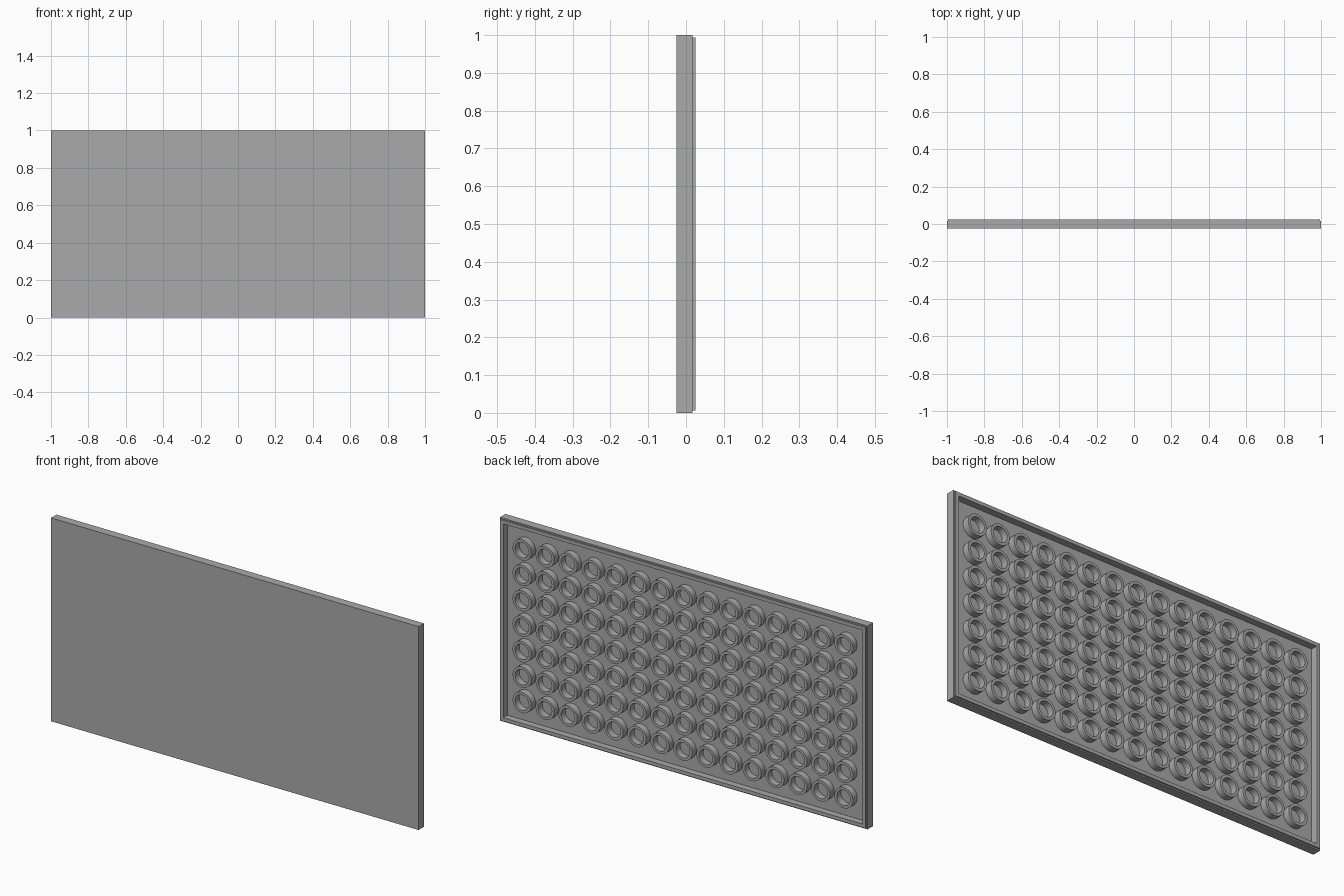
import bpy, bmesh, math

cube = bpy.data.objects.get("Cube")
if cube:
    bpy.data.objects.remove(cube, do_unlink=True)

LENGTH, HEIGHT = 2.0, 1.0
PITCH = 0.125                     # spacing of the underside tubes
FRONT, SKIRT, BACK = -0.025, 0.017, 0.025
FLOOR = -0.008                    # bottom of the hollow back
COLUMNS, ROWS, SIDES = 15, 7, 24

grey = bpy.data.materials.new("plain grey")
grey.use_nodes = True
colour = (0.4, 0.4, 0.4, 1)
grey.diffuse_color = colour
grey.node_tree.nodes["Principled BSDF"].inputs["Base Color"].default_value = colour


def rectangle(inset, y):
    w, lo, hi = LENGTH / 2 - inset, inset, HEIGHT - inset
    return [(-w, y, lo), (w, y, lo), (w, y, hi), (-w, y, hi)]


def circle(radius, y):
    angles = [2 * math.pi * i / SIDES for i in range(SIDES)]
    return [(radius * math.cos(a), y, radius * math.sin(a)) for a in angles]


def loft(name, rings, capped):
    """Bridge successive rings of points into one surface."""
    bm = bmesh.new()
    loops = [[bm.verts.new(p) for p in ring] for ring in rings]
    n = len(loops[0])
    for a, b in zip(loops, loops[1:]):
        for i in range(n):
            j = (i + 1) % n
            bm.faces.new((a[i], a[j], b[j], b[i]))
    if capped:
        bm.faces.new(loops[0][::-1])
        bm.faces.new(loops[-1])
    bmesh.ops.recalc_face_normals(bm, faces=bm.faces)
    mesh = bpy.data.meshes.new(name)
    bm.to_mesh(mesh)
    bm.free()
    mesh.materials.append(grey)
    obj = bpy.data.objects.new(name, mesh)
    bpy.context.collection.objects.link(obj)
    return obj


# Hollow tile: flat front, stepped outer rim, recessed back
loft("tile_shell", [
    rectangle(0, FRONT), rectangle(0, SKIRT),
    rectangle(0.006, SKIRT), rectangle(0.006, BACK),
    rectangle(0.0234, BACK), rectangle(0.0234, FLOOR),
], capped=True)

# Grid of round tubes standing on the recessed back
OUTER, INNER = 0.051, 0.0375
tubes = loft("back_tubes", [
    circle(OUTER, FLOOR), circle(OUTER, BACK),
    circle(INNER, BACK), circle(INNER, FLOOR), circle(OUTER, FLOOR),
], capped=False)
tubes.location = (-PITCH * (COLUMNS - 1) / 2, 0, PITCH)

bpy.ops.object.select_all(action="DESELECT")
tubes.select_set(True)
bpy.context.view_layer.objects.active = tubes
bpy.ops.object.shade_smooth_by_angle(angle=math.radians(30))

for name, count, step in (("columns", COLUMNS, (PITCH, 0, 0)), ("rows", ROWS, (0, 0, PITCH))):
    array = tubes.modifiers.new(name, "ARRAY")
    array.count = count
    array.use_relative_offset = False
    array.use_constant_offset = True
    array.constant_offset_displace = step
